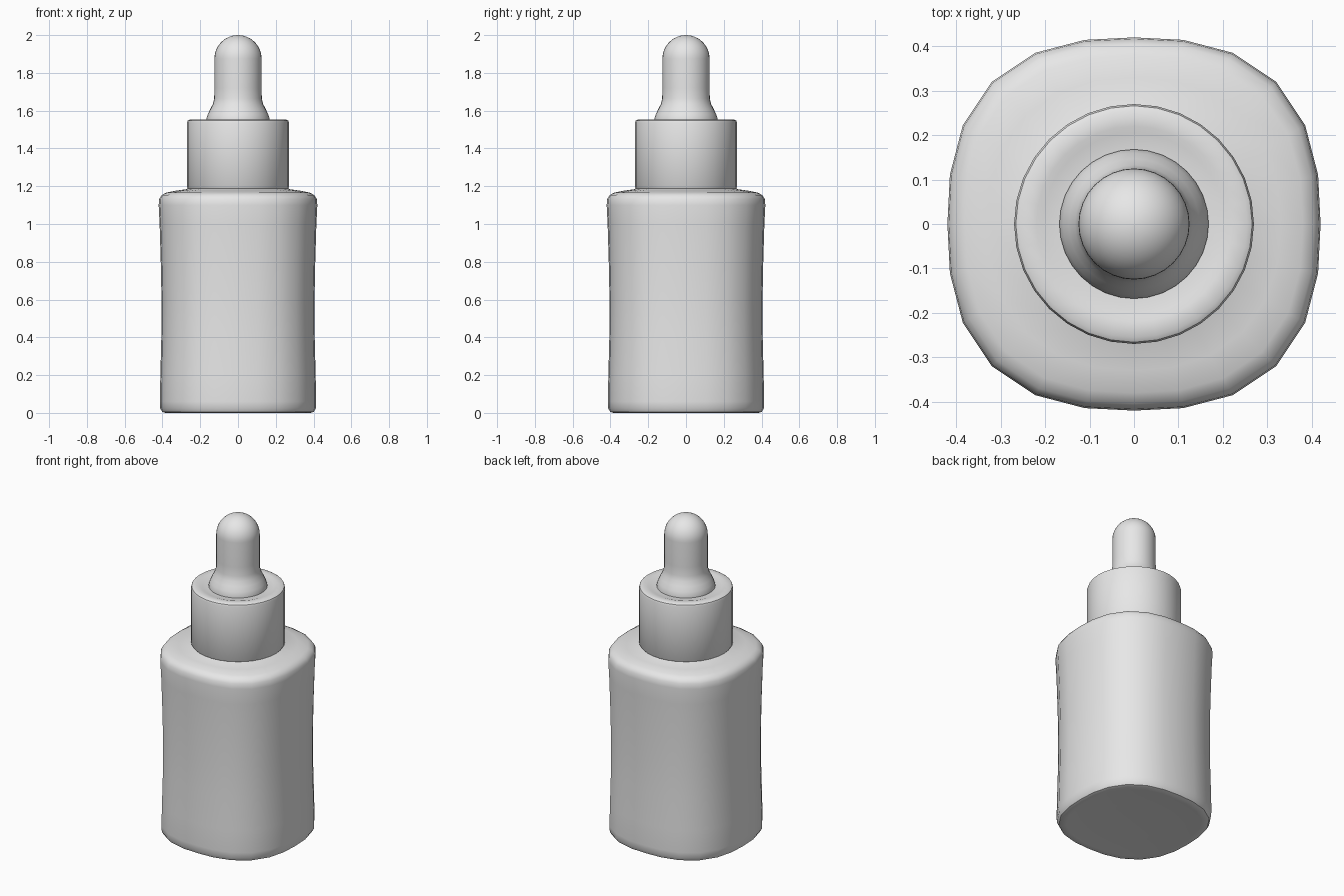
import bpy, bmesh
from math import cos, sin, pi, radians

cube = bpy.data.objects.get("Cube")
if cube:
    bpy.data.objects.remove(cube)

grey = bpy.data.materials.new("plain_grey")
grey.use_nodes = True
grey.diffuse_color = (0.8, 0.8, 0.8, 1)
grey.node_tree.nodes["Principled BSDF"].inputs["Base Color"].default_value = (0.8, 0.8, 0.8, 1)


def loft(name, rings, sides):
    """Stack rings of (radius, z, squareness); squareness 2 is a circle."""
    bm = bmesh.new()
    loops = []
    for radius, z, power in rings:
        loop = []
        for i in range(sides):
            c, s = cos(2 * pi * i / sides), sin(2 * pi * i / sides)
            r = radius / (abs(c) ** power + abs(s) ** power) ** (1 / power)
            loop.append(bm.verts.new((r * c, r * s, z)))
        loops.append(loop)
    for low, high in zip(loops, loops[1:]):
        for i in range(sides):
            j = (i + 1) % sides
            bm.faces.new((low[i], low[j], high[j], high[i]))
    bm.faces.new(loops[0][::-1])
    bm.faces.new(loops[-1])
    bmesh.ops.recalc_face_normals(bm, faces=bm.faces)
    mesh = bpy.data.meshes.new(name)
    bm.to_mesh(mesh)
    bm.free()
    mesh.materials.append(grey)
    obj = bpy.data.objects.new(name, mesh)
    bpy.context.collection.objects.link(obj)
    bpy.ops.object.select_all(action='DESELECT')
    obj.select_set(True)
    bpy.context.view_layer.objects.active = obj
    bpy.ops.object.shade_smooth_by_angle(angle=radians(40))
    return obj


# Squared bottle with a slight waist, rounded shoulder and round neck
body = [(0.2, 0.006, 2.55), (0.36, 0.002, 2.55), (0.385, 0, 2.55),
        (0.402, 0.006, 2.55), (0.412, 0.025, 2.55), (0.414, 0.06, 2.55),
        (0.411, 0.2, 2.55), (0.406, 0.4, 2.55), (0.405, 0.6, 2.55),
        (0.409, 0.8, 2.55), (0.415, 1.0, 2.55), (0.42, 1.1, 2.55),
        (0.417, 1.132, 2.55), (0.404, 1.153, 2.55), (0.38, 1.166, 2.5),
        (0.33, 1.176, 2.3), (0.275, 1.184, 2), (0.25, 1.195, 2), (0.25, 1.3, 2)]
loft("bottle_body", body, 24)

# Collar with softened rims and a shallow dish in its top
collar = [(0.25, 1.185, 2), (0.265, 1.187, 2), (0.27, 1.195, 2), (0.27, 1.535, 2),
          (0.266, 1.547, 2), (0.255, 1.553, 2), (0.22, 1.553, 2),
          (0.205, 1.548, 2), (0.15, 1.546, 2)]
loft("collar", collar, 32)

# Rubber bulb with a flared foot and a hemispherical tip
bulb = [(0.168, 1.54, 2), (0.168, 1.556, 2), (0.16, 1.58, 2), (0.147, 1.608, 2),
        (0.133, 1.635, 2), (0.126, 1.665, 2), (0.125, 1.72, 2)]
for k in range(12):
    a = pi / 2 * k / 12
    bulb.append((0.125 * cos(a), 1.875 + 0.125 * sin(a), 2))
bulb.append((0.002, 2.0, 2))
loft("dropper_bulb", bulb, 32)
